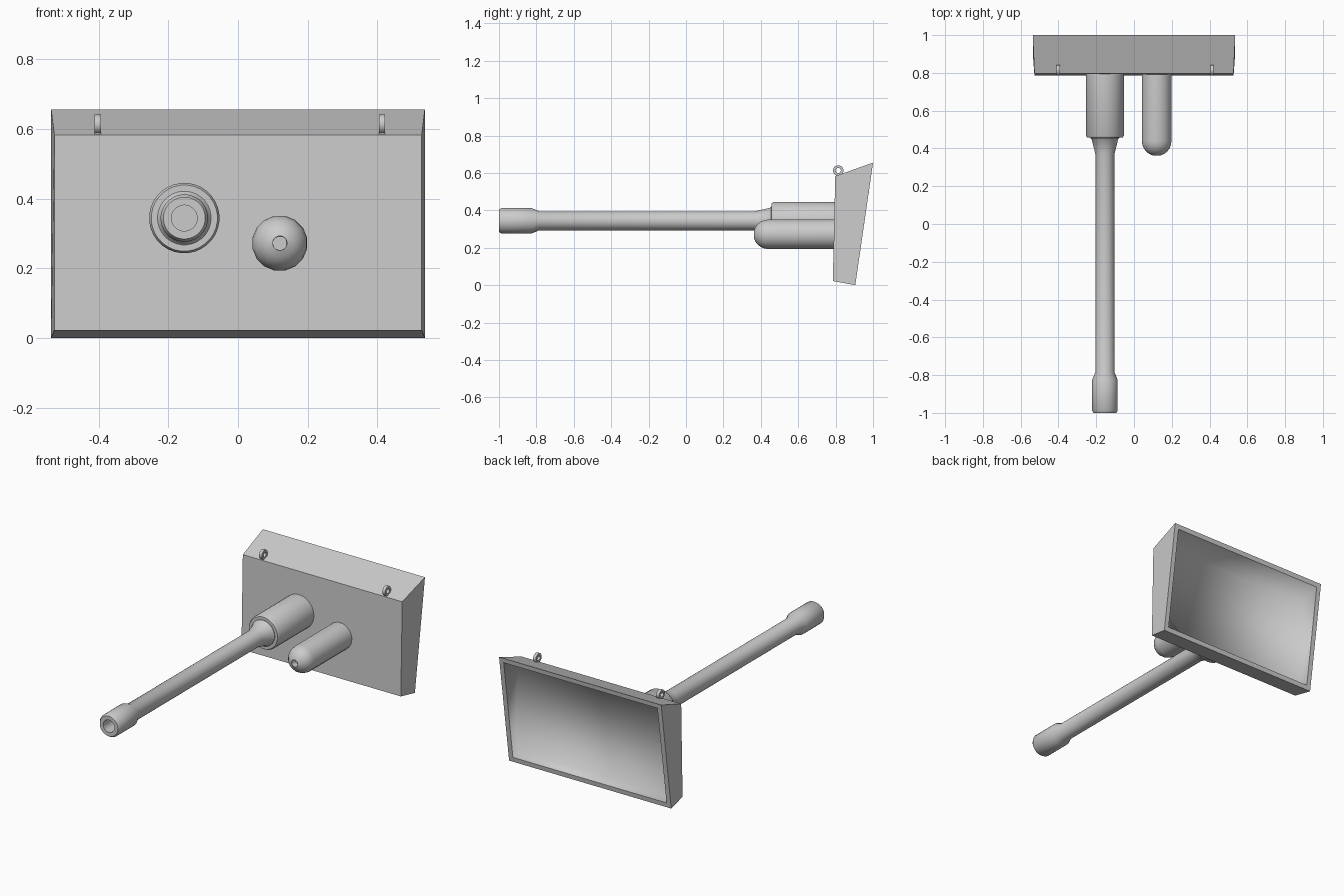
import bpy, bmesh, math
from mathutils import Vector

if "Cube" in bpy.data.objects:
    bpy.data.objects.remove(bpy.data.objects["Cube"])

grey = bpy.data.materials.new("light grey")
grey.diffuse_color = (0.6, 0.6, 0.6, 1)
grey.use_nodes = True
grey.node_tree.nodes["Principled BSDF"].inputs["Base Color"].default_value = grey.diffuse_color


def make_object(name, bm, angle=None):
    bmesh.ops.recalc_face_normals(bm, faces=bm.faces)
    mesh = bpy.data.meshes.new(name)
    bm.to_mesh(mesh)
    bm.free()
    mesh.materials.append(grey)
    ob = bpy.data.objects.new(name, mesh)
    bpy.context.collection.objects.link(ob)
    if angle is not None:
        bpy.ops.object.select_all(action='DESELECT')
        ob.select_set(True)
        bpy.context.view_layer.objects.active = ob
        bpy.ops.object.shade_smooth_by_angle(angle=math.radians(angle))
    return ob


def lathe(name, profile, centre, axis, sides, closed=False, angle=35):
    """Spin (radius, distance) points around the x or y axis."""
    bm = bmesh.new()
    rings = []
    for r, d in profile:
        steps = 1 if r == 0 else sides
        ring = []
        for i in range(steps):
            a = math.tau * (i + 0.5) / sides
            u, w = r * math.cos(a), r * math.sin(a)
            p = (u, d, w) if axis == 'y' else (d, u, w)
            ring.append(bm.verts.new(Vector(p) + Vector(centre)))
        rings.append(ring)
    pairs = list(zip(rings, rings[1:]))
    if closed:
        pairs.append((rings[-1], rings[0]))
    for a, b in pairs:
        for i in range(sides):
            j = (i + 1) % sides
            quad = [a[i % len(a)], a[j % len(a)], b[j % len(b)], b[i % len(b)]]
            bm.faces.new(list(dict.fromkeys(quad)))
    return make_object(name, bm, angle)


# Wedge-shaped mounting plate, hollowed from the back
bm = bmesh.new()


def loop(half_x, y_low, z_low, y_top, z_top):
    return [bm.verts.new(p) for p in ((-half_x, y_low, z_low), (half_x, y_low, z_low),
                                      (half_x, y_top, z_top), (-half_x, y_top, z_top))]


front = loop(0.527, 0.785, 0.022, 0.798, 0.583)
back = loop(0.536, 0.905, 0.0, 1.0, 0.655)
rim = loop(0.508, 0.909, 0.028, 0.996, 0.627)
floor = loop(0.500, 0.855, 0.045, 0.868, 0.575)
bm.faces.new(front)
recess = [bm.faces.new(floor)]
for a, b in ((front, back), (back, rim), (rim, floor)):
    for i in range(4):
        j = (i + 1) % 4
        f = bm.faces.new((a[i], a[j], b[j], b[i]))
        if b is floor:
            recess.append(f)
for f in recess:
    f.smooth = True
for i in range(4):
    bm.edges.get((rim[i], rim[(i + 1) % 4])).smooth = False
make_object("mounting_plate", bm)

# Long barrel with sleeve, taper, muzzle and open bore
lathe("barrel_sleeve",
      [(0, 0.80), (0.101, 0.80), (0.101, 0.468), (0.095, 0.458), (0, 0.458)],
      (-0.154, 0, 0.344), 'y', 32)
lathe("barrel",
      [(0, 0.47), (0.077, 0.47), (0.077, 0.455), (0.070, 0.448), (0.051, 0.37),
       (0.051, -0.785), (0.068, -0.825), (0.068, -0.988), (0.060, -1.0),
       (0.037, -1.0), (0.037, -0.85), (0, -0.85)],
      (-0.154, 0, 0.344), 'y', 32)

# Short round-nosed barrel
dome = [(0.08 * math.cos(t), 0.44 - 0.08 * math.sin(t))
        for t in (math.radians(a) for a in (0, 15, 30, 45, 60, 75))]
lathe("short_barrel", [(0, 0.80), (0.08, 0.80)] + dome + [(0.02, 0.40), (0, 0.40)],
      (0.12, 0, 0.272), 'y', 16, angle=40)

# Lifting eyes on the top edge
for side, x in (("left", -0.402), ("right", 0.413)):
    lathe(side + "_lifting_eye",
          [(0.028, -0.009), (0.028, 0.009), (0.014, 0.009), (0.014, -0.009)],
          (x, 0.814, 0.613), 'x', 16, closed=True)
    bm = bmesh.new()
    bmesh.ops.create_cube(bm, size=1)
    bmesh.ops.scale(bm, vec=(0.018, 0.036, 0.022), verts=bm.verts)
    bmesh.ops.translate(bm, vec=(x, 0.82, 0.588), verts=bm.verts)
    make_object(side + "_eye_foot", bm)
